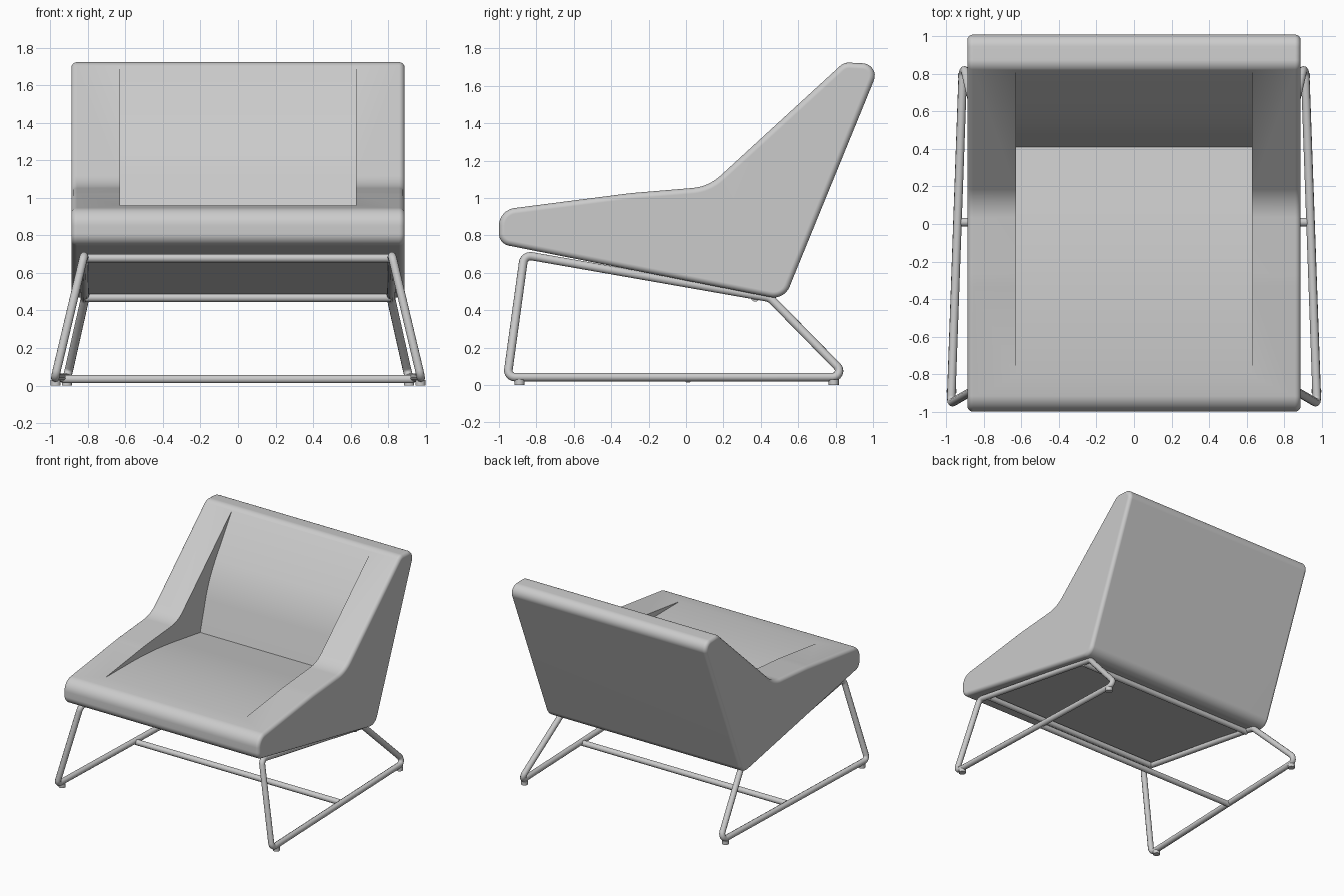
import bpy, bmesh, math
from mathutils import Vector

if "Cube" in bpy.data.objects:
    bpy.data.objects.remove(bpy.data.objects["Cube"], do_unlink=True)

grey = bpy.data.materials.new("soft_grey")
grey.use_nodes = True
colour = (0.6, 0.6, 0.6, 1)
grey.diffuse_color = colour
grey.node_tree.nodes["Principled BSDF"].inputs["Base Color"].default_value = colour


def rounded(corners, radii, steps=8):
    """Closed path with each corner replaced by an arc."""
    path = []
    n = len(corners)
    for i, r in enumerate(radii):
        p = Vector(corners[i])
        if r == 0:
            path.append(p)
            continue
        a = Vector(corners[i - 1]) - p
        b = Vector(corners[(i + 1) % n]) - p
        half = a.angle(b) / 2
        t = min(r / math.tan(half), 0.48 * a.length, 0.48 * b.length)
        r = t * math.tan(half)
        u, v = a.normalized(), b.normalized()
        c = p + (u + v).normalized() * (t / math.cos(half))
        s, e = (p + u * t - c).normalized(), (p + v * t - c).normalized()
        path += [c + s.slerp(e, k / steps) * r for k in range(steps + 1)]
    return path


def add(name, data):
    ob = bpy.data.objects.new(name, data)
    bpy.context.collection.objects.link(ob)
    data.materials.append(grey)
    return ob


def activate(ob):
    bpy.ops.object.select_all(action='DESELECT')
    ob.select_set(True)
    bpy.context.view_layer.objects.active = ob


def smooth(ob, angle=30):
    activate(ob)
    bpy.ops.object.shade_smooth_by_angle(angle=math.radians(angle))


def prism(name, profile, half_width):
    """Side profile (y, z, radius) extruded across x."""
    path = rounded([(0, y, z) for y, z, r in profile], [r for y, z, r in profile])
    bm = bmesh.new()
    face = bm.faces.new([bm.verts.new((-half_width, p.y, p.z)) for p in path])
    ext = bmesh.ops.extrude_face_region(bm, geom=[face])["geom"]
    verts = [g for g in ext if isinstance(g, bmesh.types.BMVert)]
    bmesh.ops.translate(bm, verts=verts, vec=(2 * half_width, 0, 0))
    bmesh.ops.recalc_face_normals(bm, faces=bm.faces)
    mesh = bpy.data.meshes.new(name)
    bm.to_mesh(mesh)
    bm.free()
    return add(name, mesh)


def tube(name, path, cyclic, radius=0.023):
    curve = bpy.data.curves.new(name, 'CURVE')
    curve.dimensions = '3D'
    curve.bevel_depth = radius
    curve.bevel_resolution = 3
    curve.use_fill_caps = not cyclic
    spline = curve.splines.new('POLY')
    spline.points.add(len(path) - 1)
    for pt, p in zip(spline.points, path):
        pt.co = (*p, 1)
    spline.use_cyclic_u = cyclic
    ob = add(name, curve)
    activate(ob)
    bpy.ops.object.convert(target='MESH')
    smooth(bpy.context.object, 45)


# Upholstered shell: side silhouette with softened rims
shell = prism("upholstered_shell", [
    (-1.0, 0.935, 0.095), (-1.0, 0.755, 0.065), (0.525, 0.455, 0.09),
    (1.04, 1.715, 0.085), (0.845, 1.725, 0.07), (0.12, 1.06, 0.25),
    (-0.3, 1.025, 1.5)], 0.888)
bevel = shell.modifiers.new("soft_rims", 'BEVEL')
bevel.width = 0.03
bevel.segments = 4
bevel.limit_method = 'ANGLE'
bevel.angle_limit = math.radians(50)
bevel.use_clamp_overlap = False

# Recessed seat and backrest between the arms
cutter = prism("seat_cutter", [
    (-0.83, 0.959, 0), (-0.21, 0.955, 4), (0.41, 0.86, 0),
    (0.52, 1.25, 1), (0.83, 1.716, 0), (0.5, 2.2, 0), (-0.83, 1.6, 0)], 0.63)
cutter.hide_render = True
cut = shell.modifiers.new("seat_recess", 'BOOLEAN')
cut.object = cutter
cut.operation = 'DIFFERENCE'
cut.solver = 'EXACT'
activate(shell)
for m in list(shell.modifiers):
    bpy.ops.object.modifier_apply(modifier=m.name)
bpy.data.objects.remove(cutter, do_unlink=True)
smooth(shell)
normals = shell.modifiers.new("flat_panels", 'WEIGHTED_NORMAL')
normals.keep_sharp = True

# Tubular side loops with foot pads
for side, s in (("left", 1), ("right", -1)):
    loop = [(0.82 * s, -0.865, 0.695), (0.975 * s, -0.955, 0.042),
            (0.91 * s, 0.865, 0.042), (0.815 * s, 0.45, 0.465)]
    tube(side + "_frame_loop", rounded(loop, [0.04, 0.035, 0.035, 0.06], 6), True)
    for end, x, y in (("front", 0.972, -0.89), ("rear", 0.912, 0.79)):
        bpy.ops.mesh.primitive_cylinder_add(
            vertices=16, radius=0.027, depth=0.03, location=(x * s, y, 0.015))
        foot = bpy.context.object
        foot.name = f"{side}_{end}_foot"
        foot.data.materials.append(grey)
        smooth(foot)

# Crossbars joining the loops
for name, x, y, z in (("front_crossbar", 0.82, -0.77, 0.678),
                      ("rear_crossbar", 0.815, 0.37, 0.468),
                      ("floor_crossbar", 0.94, 0.01, 0.034)):
    tube(name, [(-x, y, z), (x, y, z)], False)
